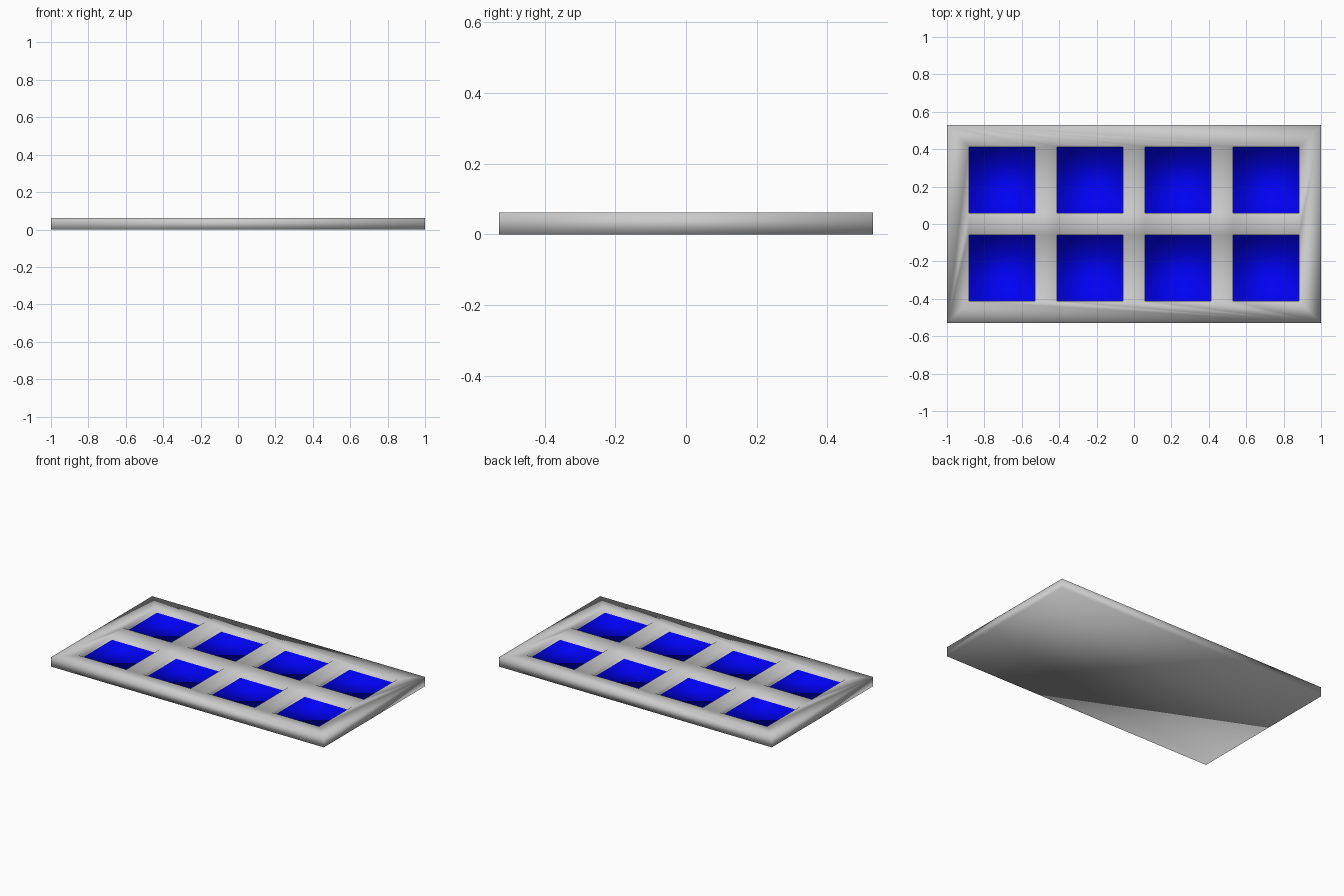
import bpy, bmesh

if "Cube" in bpy.data.objects:
    bpy.data.objects.remove(bpy.data.objects["Cube"])

U = 2 / 17            # width of a bar; each cell is 3 bars wide
H, FLOOR = 0.062, 0.029
COLS, ROWS = 4, 2
W, D = 1.0, (ROWS * 4 + 1) * U / 2


def lines(count, half):
    """Cell edges along one axis, inside the border."""
    out = []
    for i in range(count):
        start = -half + U + i * 4 * U
        out += [start, start + 3 * U]
    return out


xs, ys = lines(COLS, W), lines(ROWS, D)
bm = bmesh.new()
cache = {}


def v(x, y, z):
    key = (round(x, 5), round(y, 5), z)
    if key not in cache:
        cache[key] = bm.verts.new((x, y, z))
    return cache[key]


def face(points, mat=0):
    f = bm.faces.new([v(*p) for p in points])
    f.smooth = True
    f.material_index = mat


# outer shell: bottom and four sides
corners = [(-W, -D), (W, -D), (W, D), (-W, D)]
face([(x, y, 0) for x, y in reversed(corners)])
for i in range(4):
    a, b = corners[i], corners[(i + 1) % 4]
    face([(*a, 0), (*b, 0), (*b, H), (*a, H)])

# border on top, mitred at the corners
inner = [[(x, ys[0]) for x in xs], [(xs[-1], y) for y in ys],
         [(x, ys[-1]) for x in reversed(xs)], [(xs[0], y) for y in reversed(ys)]]
for i in range(4):
    face([(*p, H) for p in [corners[i], corners[(i + 1) % 4]] + inner[i][::-1]])

# bars between cells, and recessed cells with blue floors
for i in range(len(xs) - 1):
    for j in range(len(ys) - 1):
        q = [(xs[i], ys[j]), (xs[i + 1], ys[j]), (xs[i + 1], ys[j + 1]), (xs[i], ys[j + 1])]
        if i % 2 or j % 2:
            face([(*p, H) for p in q])
            continue
        face([(*p, FLOOR) for p in q], 1)
        for k in range(4):
            a, b = q[k], q[(k + 1) % 4]
            face([(*a, H), (*b, H), (*b, FLOOR), (*a, FLOOR)])

bmesh.ops.recalc_face_normals(bm, faces=bm.faces)
mesh = bpy.data.meshes.new("panel_tray")
bm.to_mesh(mesh)
bm.free()

grey = bpy.data.materials.new("grey")
grey.diffuse_color = (0.8, 0.8, 0.8, 1)
grey.use_nodes = True
grey.node_tree.nodes["Principled BSDF"].inputs["Base Color"].default_value = grey.diffuse_color
blue = bpy.data.materials.new("blue")
blue.diffuse_color = (0.0, 0.0, 0.9, 1)
blue.use_nodes = True
blue.node_tree.nodes["Principled BSDF"].inputs["Base Color"].default_value = blue.diffuse_color
mesh.materials.append(grey)
mesh.materials.append(blue)
bpy.context.collection.objects.link(bpy.data.objects.new("panel_tray", mesh))
